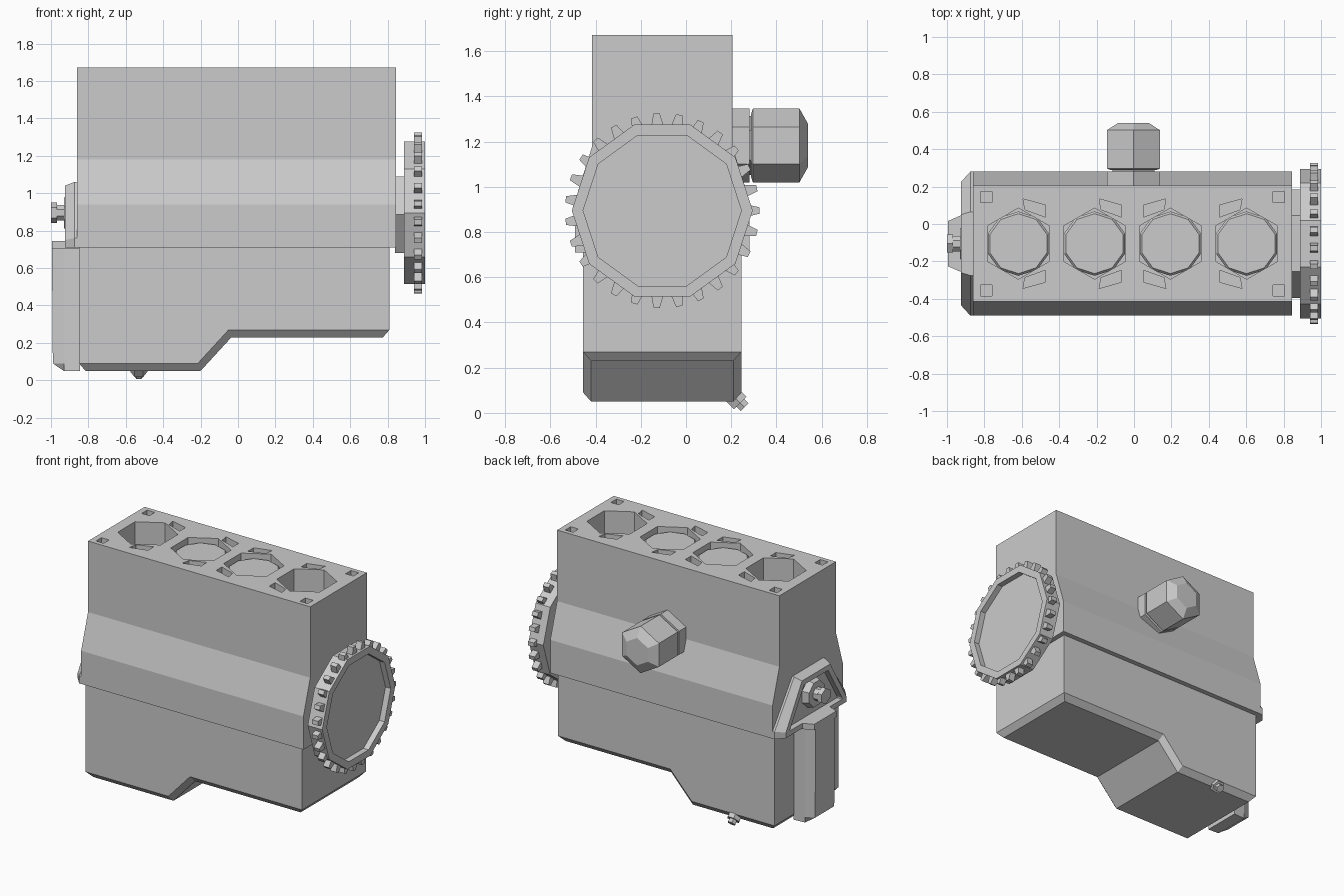
import bpy, bmesh
from math import sin, cos, pi
from mathutils import Vector, Matrix

if "Cube" in bpy.data.objects:
    bpy.data.objects.remove(bpy.data.objects["Cube"])

CY = -0.105          # crank / bore centre line in y
CZ = 0.895           # crank height


def loft(bm, rings):
    """Skin a stack of equal-length rings and cap both ends."""
    vs = [[bm.verts.new(p) for p in r] for r in rings]
    n = len(vs[0])
    for a, b in zip(vs, vs[1:]):
        for i in range(n):
            bm.faces.new((a[i], a[(i + 1) % n], b[(i + 1) % n], b[i]))
    bm.faces.new(vs[0][::-1])
    bm.faces.new(vs[-1])


def finish(name, bm):
    bmesh.ops.remove_doubles(bm, verts=bm.verts[:], dist=1e-4)
    bmesh.ops.recalc_face_normals(bm, faces=bm.faces[:])
    me = bpy.data.meshes.new(name)
    bm.to_mesh(me)
    bm.free()
    ob = bpy.data.objects.new(name, me)
    bpy.context.collection.objects.link(ob)
    return ob


def put(p, axis, h):
    """2D point to 3D, with h along the given axis."""
    q = list(p)
    q.insert(axis, h)
    return tuple(q)


def prism_bm(bm, pts, axis, lo, hi):
    loft(bm, [[put(p, axis, h) for p in pts] for h in (lo, hi)])


def prism(name, pts, axis, lo, hi):
    bm = bmesh.new()
    prism_bm(bm, pts, axis, lo, hi)
    return finish(name, bm)


def ngon(n, r, c, phase=0):
    return [(c[0] + r * cos(phase + 2 * pi * i / n),
             c[1] + r * sin(phase + 2 * pi * i / n)) for i in range(n)]


def turned(name, prof, n, axis, c, phase=0):
    """Faceted turned part from (position, radius) pairs."""
    bm = bmesh.new()
    loft(bm, [[put(p, axis, h) for p in ngon(n, r, c, phase)] for h, r in prof])
    return finish(name, bm)


def cut(ob, cutter):
    m = ob.modifiers.new("cut", 'BOOLEAN')
    m.operation, m.solver, m.object = 'DIFFERENCE', 'EXACT', cutter
    cutter.hide_render = True
    bpy.context.view_layer.objects.active = ob
    bpy.ops.object.modifier_apply(modifier=m.name)
    bpy.data.objects.remove(cutter)


# Cylinder block with flared skirt
half = [(0.385, 0.71), (0.385, 0.94), (0.31, 1.18), (0.31, 1.672)]
block = prism("engine_block",
              [(CY + y, z) for y, z in half] + [(CY - y, z) for y, z in half[::-1]],
              0, -0.86, 0.845)

# Bores, coolant slots and corner bolt pockets
MX = -0.008
bm = bmesh.new()
for s in (-1, 1):
    for d in (0.61, 0.203):
        cx = MX + s * d
        prism_bm(bm, ngon(6, 0.19, (cx, CY), pi / 2), 2, 1.2, 1.8)
        for t in (-1, 1):
            slot = [(0.025, 0.239), (0.145, 0.205), (0.145, 0.142), (0.035, 0.182)]
            prism_bm(bm, [(cx - s * x, CY + t * y) for x, y in slot], 2, 1.62, 1.8)
    for t in (-1, 1):
        sq = ngon(4, 0.042, (MX + s * 0.782, CY + t * 0.25), pi / 4)
        prism_bm(bm, sq, 2, 1.62, 1.8)
cut(block, finish("deck_cutter", bm))

# Pistons: inner pair raised, outer pair lowered
for i, d in enumerate((-0.61, -0.203, 0.203, 0.61)):
    top = 1.64 if abs(d) < 0.4 else 1.32
    turned("piston_%d" % (i + 1), [(1.19, 0.172), (top - 0.015, 0.172), (top, 0.16)],
           10, 2, (MX + d, CY), pi / 2)

# Oil pan with stepped sump and chamfered lower edges
wide = [(0.81, 0.71), (0.81, 0.27), (0.81, 0.27), (-0.05, 0.27),
        (-0.215, 0.09), (-0.85, 0.09), (-0.85, 0.09), (-0.85, 0.71)]
low = [(0.81, 0.71), (0.81, 0.27), (0.775, 0.23), (-0.035, 0.23),
       (-0.2, 0.05), (-0.815, 0.05), (-0.85, 0.09), (-0.85, 0.71)]
bm = bmesh.new()
loft(bm, [[put(p, 1, y) for p in r] for y, r in
          ((CY - 0.35, wide), (CY - 0.315, low), (CY + 0.315, low), (CY + 0.35, wide))])
finish("oil_pan", bm)

# Nose bulge of the pan and its flange
bulge = [(-0.845, 0.135), (-0.93, 0.13), (-0.995, 0.105)]
outline = bulge + [(x, -y) for x, y in bulge[::-1]]
bm = bmesh.new()
loft(bm, [[(max(x, lim), CY + y, z) for x, y in outline]
          for z, lim in ((0.05, -0.931), (0.09, -0.99), (0.71, -0.995))])
finish("pan_nose", bm)
prism("pan_nose_flange", [(x, CY + y * 1.15) for x, y in outline], 2, 0.705, 0.745)

# Front cover: tapered plate with recessed panel
plate = [(0.385, 0.71), (0.385, 0.76), (0.17, 1.06)]
face = [(0.33, 0.71), (0.33, 0.75), (0.155, 1.04)]
panel = [(0.285, 0.745), (0.285, 0.755), (0.13, 1.005)]


def both(h):
    return [(CY + y, z) for y, z in h] + [(CY - y, z) for y, z in h[::-1]]


bm = bmesh.new()
loft(bm, [[put(p, 0, x) for p in both(h)] for x, h in
          ((-0.855, plate), (-0.875, plate), (-0.925, face), (-0.925, panel), (-0.885, panel))])
finish("front_cover", bm)

# Crank nose: seal boss, washer and hex bolt
C = (CY, CZ)
turned("crank_boss", [(-0.88, 0.105), (-0.93, 0.09)], 8, 0, C, pi / 8)
turned("crank_nose", [(-0.92, 0.045), (-0.975, 0.045)], 8, 0, C, pi / 8)
turned("crank_bolt", [(-0.968, 0.055), (-1.0, 0.055)], 6, 0, C, pi / 2)

# Rear seal housing
prism("rear_housing", [(CY + y, z) for y, z in
      ((0.29, 0.885), (0.15, 1.09), (-0.15, 1.09), (-0.29, 0.885), (-0.15, 0.68), (0.15, 0.68))],
      0, 0.84, 0.9)

# Flywheel with dished face
turned("flywheel", [(0.888, 0.4), (1.0, 0.4), (1.0, 0.35), (0.96, 0.35)], 10, 0, C)

# Ring gear teeth
bm = bmesh.new()
N = 27
for i in range(N):
    a = 2 * pi * i / N
    u, v = Vector((cos(a), sin(a))), Vector((-sin(a), cos(a)))
    pts = [Vector(C) + u * r + v * w for r, w in
           ((0.37, -0.028), (0.43, -0.014), (0.43, 0.014), (0.37, 0.028))]
    prism_bm(bm, [tuple(p) for p in pts], 0, 0.94, 0.985)
finish("ring_gear", bm)

# Oil filter, its neck and mounting pad
F = (-0.003, 1.183)
turned("filter_mount", [(0.15, 0.163), (0.28, 0.163)], 6, 1, F, pi / 2)
turned("filter_neck", [(0.27, 0.13), (0.31, 0.13)], 6, 1, F, pi / 2)
turned("oil_filter", [(0.288, 0.14), (0.296, 0.163), (0.502, 0.163), (0.54, 0.095)],
       6, 1, F, pi / 2)

# Drain plug angled out of the rear lower pan edge
plug = turned("drain_plug", [(-0.03, 0.045), (0.025, 0.045), (0.025, 0.028), (0.052, 0.028)],
              6, 2, (0, 0))
plug.matrix_world = Matrix.Translation((-0.53, 0.222, 0.062)) @ Matrix.Rotation(-pi * 0.75, 4, 'X')
